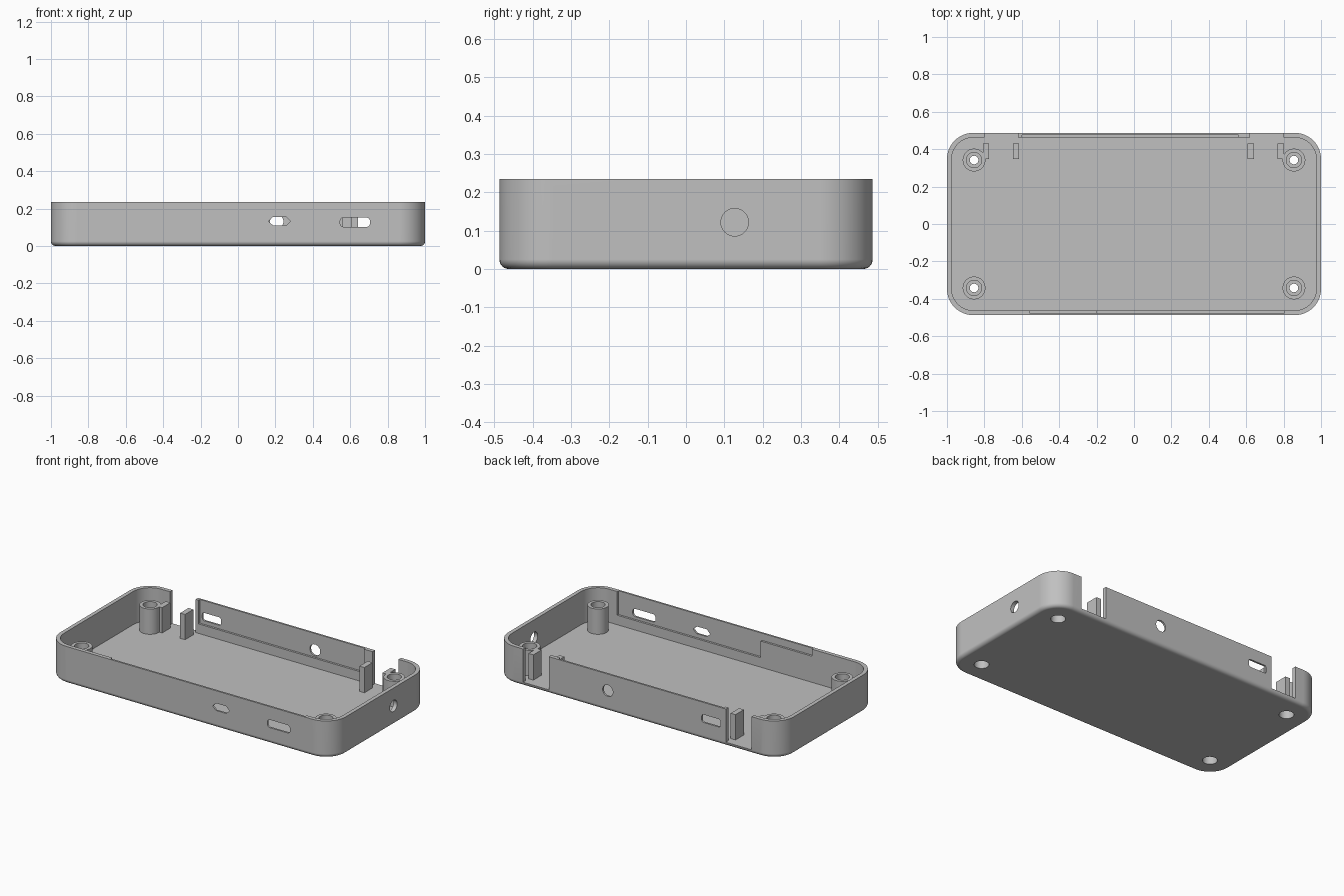
import bpy, bmesh, math

if "Cube" in bpy.data.objects:
    bpy.data.objects.remove(bpy.data.objects["Cube"])

H, FLOOR, WALL = 0.235, 0.025, 0.025
HX, HY, R = 1.0, 0.487, 0.14

grey = bpy.data.materials.new("plain grey")
grey.diffuse_color = (0.53, 0.53, 0.53, 1)
grey.use_nodes = True
grey.node_tree.nodes["Principled BSDF"].inputs["Base Color"].default_value = grey.diffuse_color


def loft(name, rings):
    """Closed solid through rings of matching points."""
    bm = bmesh.new()
    vs = [[bm.verts.new(p) for p in ring] for ring in rings]
    n = len(vs[0])
    for a, b in zip(vs, vs[1:]):
        for i in range(n):
            j = (i + 1) % n
            bm.faces.new((a[i], a[j], b[j], b[i]))
    bm.faces.new(vs[0][::-1])
    bm.faces.new(vs[-1])
    bmesh.ops.recalc_face_normals(bm, faces=bm.faces[:])
    me = bpy.data.meshes.new(name)
    bm.to_mesh(me)
    bm.free()
    me.materials.append(grey)
    ob = bpy.data.objects.new(name, me)
    bpy.context.collection.objects.link(ob)
    return ob


def prism(name, pts, lo, hi, axis="z"):
    place = {"z": lambda u, v, w: (u, v, w),
             "y": lambda u, v, w: (u, w, v),
             "x": lambda u, v, w: (w, u, v)}[axis]
    return loft(name, [[place(u, v, w) for u, v in pts] for w in (lo, hi)])


def rounded(cx, cy, hx, hy, r, seg=12):
    pts = []
    for k, (sx, sy) in enumerate(((1, 1), (-1, 1), (-1, -1), (1, -1))):
        for i in range(seg + 1):
            a = math.pi / 2 * (k + i / seg)
            pts.append((cx + sx * (hx - r) + r * math.cos(a),
                        cy + sy * (hy - r) + r * math.sin(a)))
    return pts


def circle(cx, cy, r, n=40):
    return [(cx + r * math.cos(2 * math.pi * i / n),
             cy + r * math.sin(2 * math.pi * i / n)) for i in range(n)]


def box(name, x0, x1, y0, y1, z0, z1):
    return prism(name, [(x0, y0), (x1, y0), (x1, y1), (x0, y1)], z0, z1)


def cut(ob, cutter):
    """Subtract the cutter from the part and discard it."""
    mod = ob.modifiers.new("cut", "BOOLEAN")
    mod.operation, mod.solver, mod.object = "DIFFERENCE", "EXACT", cutter
    deps = bpy.context.evaluated_depsgraph_get()
    deps.update()
    me = bpy.data.meshes.new_from_object(ob.evaluated_get(deps))
    ob.modifiers.clear()
    ob.data = me
    bpy.data.objects.remove(cutter)


def smooth(ob):
    bpy.ops.object.select_all(action="DESELECT")
    ob.select_set(True)
    bpy.context.view_layer.objects.active = ob
    bpy.ops.object.shade_smooth_by_angle(angle=math.radians(30))
    ob.modifiers.new("normals", "WEIGHTED_NORMAL").keep_sharp = True


# Tray with a rounded lower edge
F = 0.025
rings = []
for i in range(7):
    a = math.pi / 2 * i / 6
    d = F * (1 - math.sin(a))
    rings.append([(x, y, F * (1 - math.cos(a)))
                  for x, y in rounded(0, 0, HX - d, HY - d, R - d)])
rings.append([(x, y, H) for x, y in rounded(0, 0, HX, HY, R)])
tray = loft("case_tray", rings)
cut(tray, prism("cavity", rounded(0, 0, HX - WALL, HY - WALL, R - WALL), FLOOR, 0.4))

# Thinned areas on the inside of the back and front walls
cut(tray, box("back_recess", -0.6, 0.56, 0.44, 0.475, 0.085, 0.4))
cut(tray, prism("front_recess",
                [(-0.56, 0.4), (-0.56, 0.19), (-0.2, 0.19), (-0.2, 0.085),
                 (0.805, 0.085), (0.805, 0.4)], -0.475, -0.44, "y"))

# Openings through the back wall
for x0, x1 in ((-0.8, -0.62), (0.62, 0.8)):
    cut(tray, box("notch", x0, x1, 0.44, 0.6, FLOOR, 0.4))
cut(tray, prism("back_round_hole", circle(0.207, 0.13, 0.036), 0.4, 0.6, "y"))
cut(tray, prism("back_slot", rounded(-0.517, 0.133, 0.066, 0.025, 0.014, 5), 0.4, 0.6, "y"))

# Openings through the front and right walls
cut(tray, prism("front_port",
                [(0.163, 0.132), (0.187, 0.11), (0.258, 0.11),
                 (0.282, 0.132), (0.258, 0.156), (0.187, 0.156)], -0.6, -0.4, "y"))
cut(tray, prism("front_slot", rounded(0.626, 0.127, 0.08, 0.025, 0.02, 6), -0.6, -0.4, "y"))
cut(tray, prism("side_hole", circle(0.127, 0.122, 0.036), 0.9, 1.1, "x"))

# Screw bosses, bored from both ends
for sx in (-1, 1):
    for sy in (-1, 1):
        cx, cy = sx * 0.855, sy * 0.342
        boss = prism("screw_boss", circle(cx, cy, 0.061), FLOOR, 0.185)
        for part in (tray, boss):
            cut(part, prism("shaft", circle(cx, cy, 0.023), -0.1, 0.3))
            cut(part, prism("head_bore", circle(cx, cy, 0.043), -0.1, 0.06))
        cut(boss, prism("top_bore", circle(cx, cy, 0.041), 0.11, 0.3))
        smooth(boss)
smooth(tray)

# Upright posts beside the back notches
for x0, x1 in ((-0.808, -0.774), (-0.648, -0.614), (0.608, 0.642), (0.768, 0.802)):
    box("post", x0, x1, 0.347, 0.43, FLOOR, 0.185)
